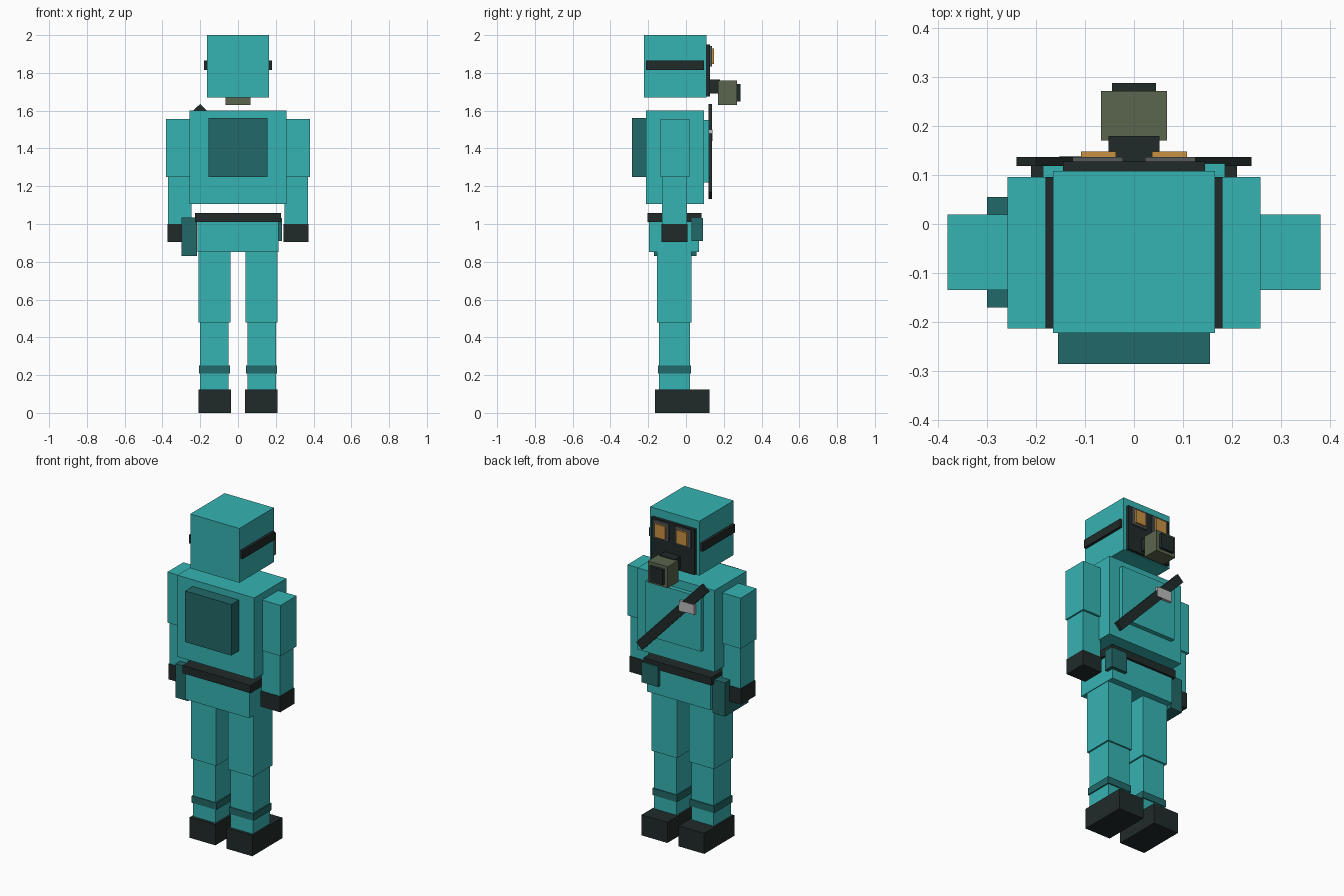
import bpy, bmesh, math
from mathutils import Matrix, Vector

cube = bpy.data.objects.get("Cube")
if cube:
    bpy.data.objects.remove(cube, do_unlink=True)


def material(name, r, g, b):
    m = bpy.data.materials.new(name)
    m.use_nodes = True
    m.diffuse_color = (r, g, b, 1)
    m.node_tree.nodes["Principled BSDF"].inputs["Base Color"].default_value = (r, g, b, 1)
    return m


TEAL = material("teal suit", 0.037, 0.45, 0.45)
DEEP = material("deep teal gear", 0.016, 0.138, 0.138)
DARK = material("dark rubber", 0.015, 0.024, 0.023)
OLIVE = material("olive filter", 0.102, 0.133, 0.076)
AMBER = material("amber lens", 0.578, 0.283, 0.054)
IRON = material("iron frame", 0.09, 0.1, 0.105)
STEEL = material("steel buckle", 0.5, 0.5, 0.5)


def box(name, mat, x, y, z, tilt=0):
    """Box from its (min, max) ranges, optionally turned about the y axis."""
    centre = Vector([(a + b) / 2 for a, b in (x, y, z)])
    size = [b - a for a, b in (x, y, z)]
    bm = bmesh.new()
    bmesh.ops.create_cube(bm, size=1, matrix=Matrix.Diagonal((*size, 1)))
    mesh = bpy.data.meshes.new(name)
    bm.to_mesh(mesh)
    bm.free()
    mesh.materials.append(mat)
    ob = bpy.data.objects.new(name, mesh)
    ob.location = centre
    ob.rotation_euler.y = tilt
    bpy.context.collection.objects.link(ob)
    return ob


def pair(name, mat, x, y, z):
    """The same box on both sides of the body."""
    box("left_" + name, mat, x, y, z)
    box("right_" + name, mat, (-x[1], -x[0]), y, z)


def mid(name, mat, half, y, z):
    """Box centred on the body."""
    box(name, mat, (-half, half), y, z)


# Head and mask
mid("head", TEAL, 0.165, (-0.222, 0.108), (1.67, 2.0))
mid("mask_strap", DARK, 0.181, (-0.213, 0.095), (1.815, 1.865))
mid("mask_plate", DARK, 0.145, (0.1, 0.127), (1.675, 1.95))
pair("goggle_frame", IRON, (0.022, 0.125), (0.12, 0.137), (1.835, 1.943))
pair("goggle_lens", AMBER, (0.037, 0.108), (0.13, 0.148), (1.847, 1.928))
mid("mask_snout", DARK, 0.052, (0.12, 0.18), (1.69, 1.765))
mid("filter", OLIVE, 0.067, (0.17, 0.271), (1.63, 1.76))
mid("filter_cap", DARK, 0.045, (0.26, 0.288), (1.648, 1.74))

# Torso, pack and chest gear
mid("torso", TEAL, 0.258, (-0.213, 0.096), (1.105, 1.6))
mid("backpack", DEEP, 0.155, (-0.286, -0.2), (1.25, 1.56))
mid("chest_plate", TEAL, 0.186, (0.09, 0.123), (1.22, 1.55))
box("chest_strap", DARK, (-0.32, 0.32), (0.118, 0.137), (1.357, 1.412), math.radians(46.7))
box("strap_buckle", STEEL, (-0.152, -0.052), (0.12, 0.139), (1.44, 1.5))

# Arms
pair("upper_arm", TEAL, (0.25, 0.38), (-0.135, 0.019), (1.25, 1.557))
pair("forearm", TEAL, (0.247, 0.37), (-0.127, 0.006), (1.0, 1.25))
pair("glove", DARK, (0.242, 0.374), (-0.13, 0.009), (0.905, 1.0))

# Hips and belt gear
mid("hips", TEAL, 0.214, (-0.197, 0.07), (0.852, 1.02))
mid("belt", DARK, 0.228, (-0.205, 0.083), (1.01, 1.058))
box("holster", DEEP, (-0.3, -0.218), (-0.17, 0.055), (0.83, 1.035))
box("belt_pouch", DEEP, (0.125, 0.234), (0.03, 0.091), (0.91, 1.033))

# Legs
pair("thigh", TEAL, (0.04, 0.21), (-0.153, 0.03), (0.478, 0.855))
pair("shin", TEAL, (0.05, 0.2), (-0.144, 0.02), (0.12, 0.48))
pair("ankle_band", DEEP, (0.042, 0.207), (-0.148, 0.026), (0.208, 0.25))
pair("boot", DARK, (0.038, 0.21), (-0.163, 0.125), (0, 0.125))
